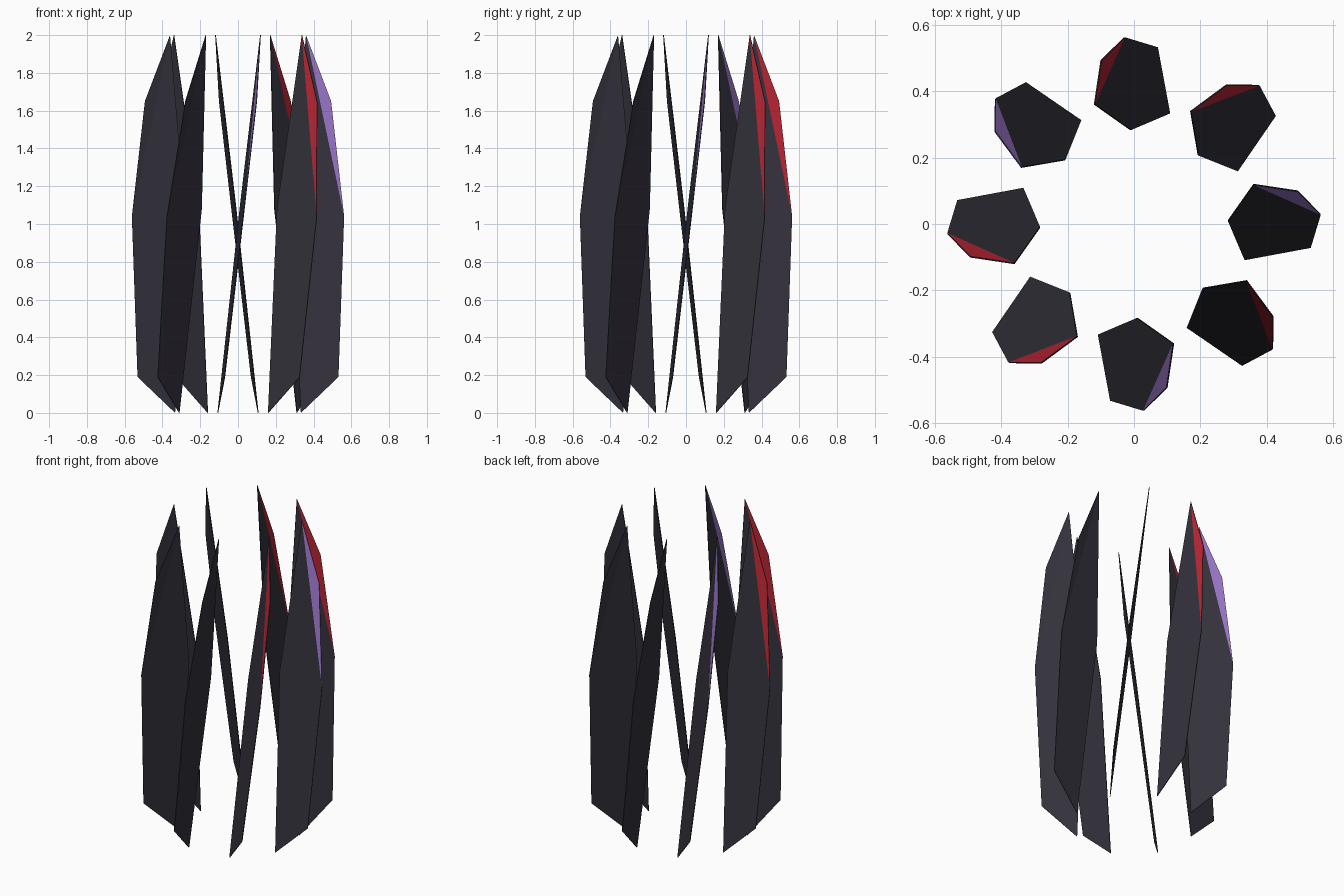
import bpy, bmesh, math
from mathutils import Matrix, Vector

if "Cube" in bpy.data.objects:
    bpy.data.objects.remove(bpy.data.objects["Cube"])


def make_mat(name, rgb):
    m = bpy.data.materials.new(name)
    m.diffuse_color = (*rgb, 1)
    m.use_nodes = True
    m.node_tree.nodes["Principled BSDF"].inputs["Base Color"].default_value = m.diffuse_color
    return m


dark = make_mat("dark_shell", (0.034, 0.031, 0.044))
red = make_mat("red_facet", (0.47, 0.018, 0.034))
purple = make_mat("purple_facet", (0.32, 0.18, 0.58))

# Outline of the east-side shard: tip, shoulder, belly, heel, foot, inner corner
OUTLINE = [(0.36, 0.117, 2.0), (0.493, 0.097, 1.65), (0.562, 0.027, 1.04),
           (0.532, -0.072, 0.19), (0.333, -0.109, 0.0), (0.283, 0.008, 1.08)]
COUNT = 8
THICK = 0.004


def make_shard(i):
    bm = bmesh.new()
    front = [bm.verts.new(p) for p in OUTLINE]
    # back skin sits just behind the front skin
    back_dir = Vector((-0.095, 0.99, -0.11)).normalized() * THICK
    back = [bm.verts.new(Vector(p) + back_dir) for p in OUTLINE]
    # coloured corner facet and dark main plate, on the upward side only
    bm.faces.new(front[0:3]).material_index = 1
    bm.faces.new([front[0]] + front[2:])
    bm.faces.new(back[0:3])
    bm.faces.new([back[0]] + back[2:])
    # thin rim
    for a in range(6):
        b = (a + 1) % 6
        bm.faces.new((front[a], front[b], back[b], back[a]))
    bmesh.ops.recalc_face_normals(bm, faces=bm.faces)
    bm.transform(Matrix.Rotation(i * math.tau / COUNT, 4, 'Z'))
    me = bpy.data.meshes.new(f"shard_{i + 1}")
    bm.to_mesh(me)
    bm.free()
    me.materials.append(dark)
    me.materials.append(purple if i % 3 == 0 else red)
    bpy.context.collection.objects.link(bpy.data.objects.new(me.name, me))


# Ring of leaning shards
for i in range(COUNT):
    make_shard(i)
